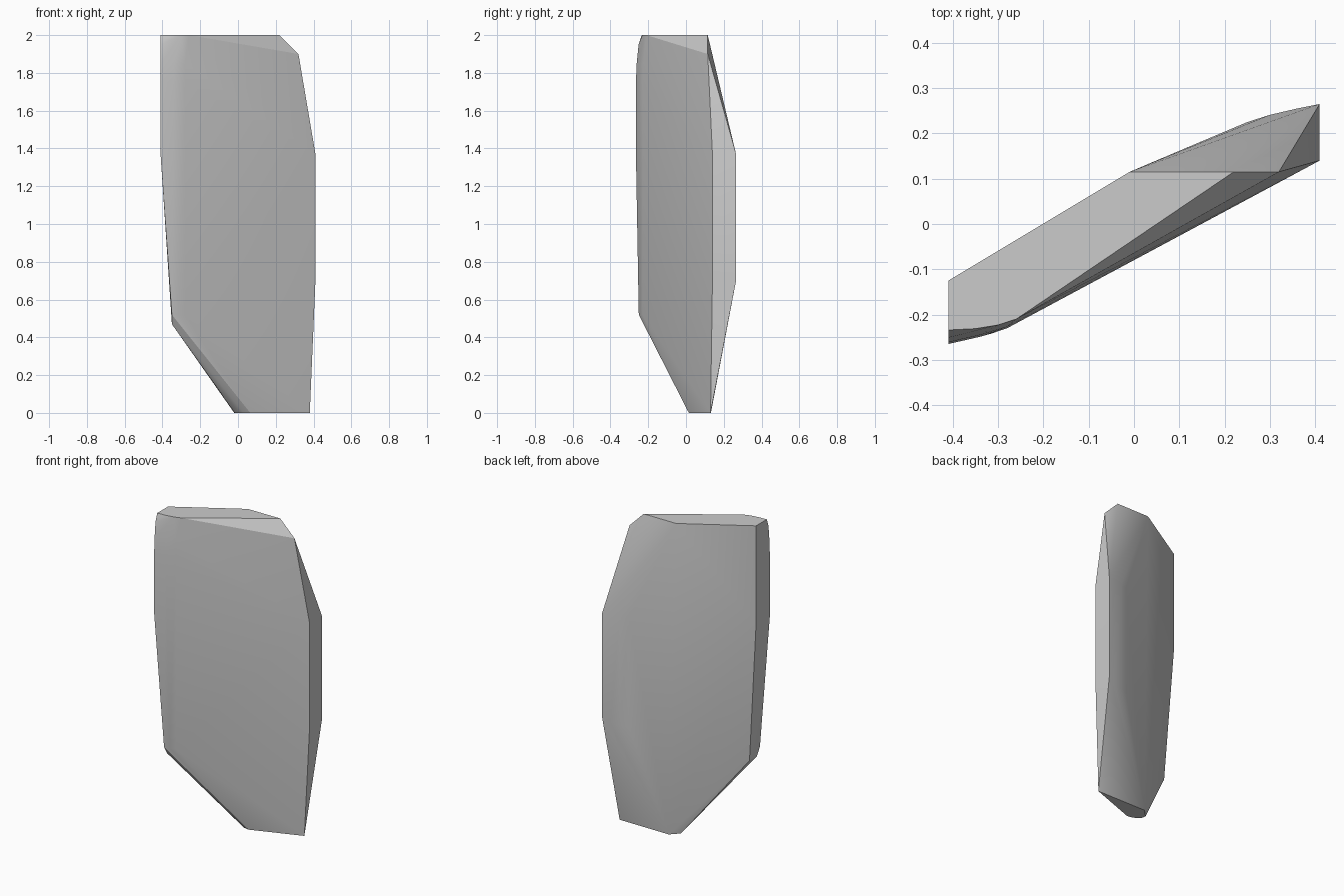
import bpy, bmesh, math

if "Cube" in bpy.data.objects:
    bpy.data.objects.remove(bpy.data.objects["Cube"])

points = []


def column(outline, *heights):
    """Repeat a run of plan points at each height."""
    for z in heights:
        points.extend((x, y, z) for x, y in outline)


# top face, with a rounded front left corner
column([(-0.41, -0.125), (-0.01, 0.115), (0.22, 0.115), (-0.26, -0.21),
        (-0.30, -0.223), (-0.35, -0.231), (-0.41, -0.234)], 2.0)
# rounded shoulder under the top front edge
for z, dy in [(1.95, 0.014), (1.85, 0.004), (1.75, 0)]:
    column([(-0.41, -0.265 + dy), (-0.34, -0.249 + dy), (-0.28, -0.23 + dy * 0.8)], z)
column([(0.32, 0.115)], 1.9)
# left end
column([(-0.41, -0.265), (-0.41, -0.125)], 1.37)
column([(-0.35, -0.25), (-0.315, -0.242), (-0.28, -0.23)], 0.52)
column([(-0.35, -0.144), (-0.35, -0.22)], 0.47)
# right end
column([(0.41, 0.14), (0.41, 0.265)], 0.7, 1.37)
# rounded back right corner
column([(0.36, 0.255), (0.30, 0.241), (0.25, 0.225)], 0.67, 1.37)
# bottom face
column([(0.38, 0.13), (0.03, 0.132), (-0.02, 0.08), (-0.015, 0.055),
        (0.005, 0.035), (0.03, 0.021), (0.065, 0.015)], 0.0)

# wrap the points in a faceted convex slab
bm = bmesh.new()
for p in points:
    bm.verts.new(p)
hull = bmesh.ops.convex_hull(bm, input=bm.verts[:])
bmesh.ops.delete(bm, geom=[v for v in bm.verts if not v.link_faces], context='VERTS')
bmesh.ops.dissolve_limit(bm, angle_limit=math.radians(0.5), verts=bm.verts[:], edges=bm.edges[:])
bmesh.ops.recalc_face_normals(bm, faces=bm.faces[:])

mesh = bpy.data.meshes.new("stone_slab")
bm.to_mesh(mesh)
bm.free()
slab = bpy.data.objects.new("stone_slab", mesh)
bpy.context.collection.objects.link(slab)
bpy.context.view_layer.objects.active = slab
slab.select_set(True)
bpy.ops.object.shade_smooth_by_angle(angle=math.radians(20))
